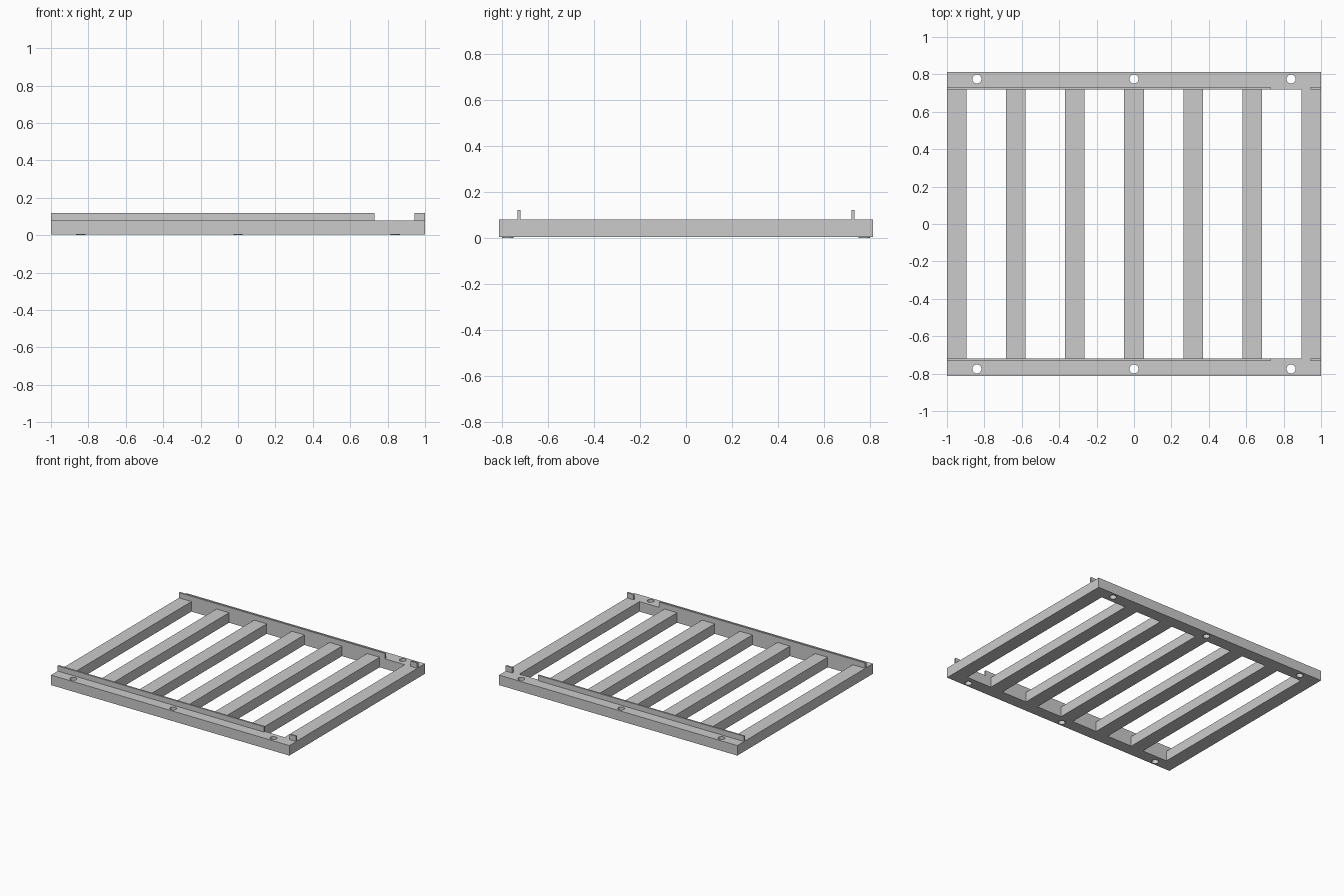
import bpy, bmesh
from mathutils import Matrix, Vector

if "Cube" in bpy.data.objects:
    bpy.data.objects.remove(bpy.data.objects["Cube"], do_unlink=True)

grey = bpy.data.materials.new("plain_grey")
grey.use_nodes = True
colour = (0.6, 0.6, 0.6, 1)
grey.diffuse_color = colour
grey.node_tree.nodes["Principled BSDF"].inputs["Base Color"].default_value = colour

HALF_X, HALF_Y, INNER_Y = 1.0, 0.813, 0.72
BASE, TOP, LIP_TOP = 0.004, 0.08, 0.12
SLATS, SLAT_W = 7, 0.105
HOLE_R = 0.025
HOLES = [(x, y) for x in (-0.84, 0, 0.84) for y in (-0.775, 0.775)]


def add_box(bm, low, high):
    low, high = Vector(low), Vector(high)
    size = Matrix.Diagonal((*(high - low), 1))
    bmesh.ops.create_cube(bm, size=1, matrix=Matrix.Translation((low + high) / 2) @ size)


def finish(bm, name):
    bmesh.ops.recalc_face_normals(bm, faces=bm.faces)
    mesh = bpy.data.meshes.new(name)
    bm.to_mesh(mesh)
    bm.free()
    mesh.materials.append(grey)
    obj = bpy.data.objects.new(name, mesh)
    bpy.context.collection.objects.link(obj)
    return obj


# Solid panel that becomes the slatted frame
bm = bmesh.new()
add_box(bm, (-HALF_X, -HALF_Y, BASE), (HALF_X, HALF_Y, TOP))
frame = finish(bm, "slatted_frame")

# Cutter for the gaps between slats and the bolt holes in the rails
bm = bmesh.new()
pitch = (2 * HALF_X - SLAT_W) / (SLATS - 1)
for i in range(SLATS - 1):
    left = -HALF_X + i * pitch
    add_box(bm, (left + SLAT_W, -INNER_Y, -0.1), (left + pitch, INNER_Y, 0.2))
for x, y in HOLES:
    bmesh.ops.create_cone(bm, cap_ends=True, segments=32, radius1=HOLE_R, radius2=HOLE_R,
                          depth=0.4, matrix=Matrix.Translation((x, y, 0.05)))
cutter = finish(bm, "gap_cutter")
cutter.hide_render = True

cut = frame.modifiers.new("gaps", "BOOLEAN")
cut.operation, cut.solver, cut.object = "DIFFERENCE", "EXACT", cutter
bpy.context.view_layer.objects.active = frame
frame.select_set(True)
bpy.ops.object.modifier_apply(modifier=cut.name)
bpy.data.objects.remove(cutter, do_unlink=True)

# Upright lips along the inner edge of each rail, with a notch near one end
for side, name in ((-1, "front"), (1, "back")):
    for x0, x1, part in ((-HALF_X, 0.73, "long_lip"), (0.945, HALF_X, "end_stop")):
        bm = bmesh.new()
        ys = sorted((side * INNER_Y, side * (INNER_Y + 0.013)))
        add_box(bm, (x0, ys[0], TOP), (x1, ys[1], LIP_TOP))
        finish(bm, f"{name}_{part}")

# Thin sleeves lining the holes, just proud of the underside
bm = bmesh.new()
for x, y in HOLES:
    loops = []
    for r, z in ((HOLE_R, 0), (HOLE_R, TOP), (HOLE_R - 0.001, TOP), (HOLE_R - 0.001, 0)):
        ring = bmesh.ops.create_circle(bm, segments=32, radius=r,
                                       matrix=Matrix.Translation((x, y, z)))
        loops.append(ring["verts"])
    for a, b in zip(loops, loops[1:] + loops[:1]):
        for i in range(len(a)):
            j = (i + 1) % len(a)
            bm.faces.new((a[i], a[j], b[j], b[i]))
sleeves = finish(bm, "hole_sleeves")

# Smooth the round hole walls, keep the edges sharp
for obj in (frame, sleeves):
    bpy.ops.object.select_all(action="DESELECT")
    obj.select_set(True)
    bpy.context.view_layer.objects.active = obj
    bpy.ops.object.shade_smooth_by_angle()
